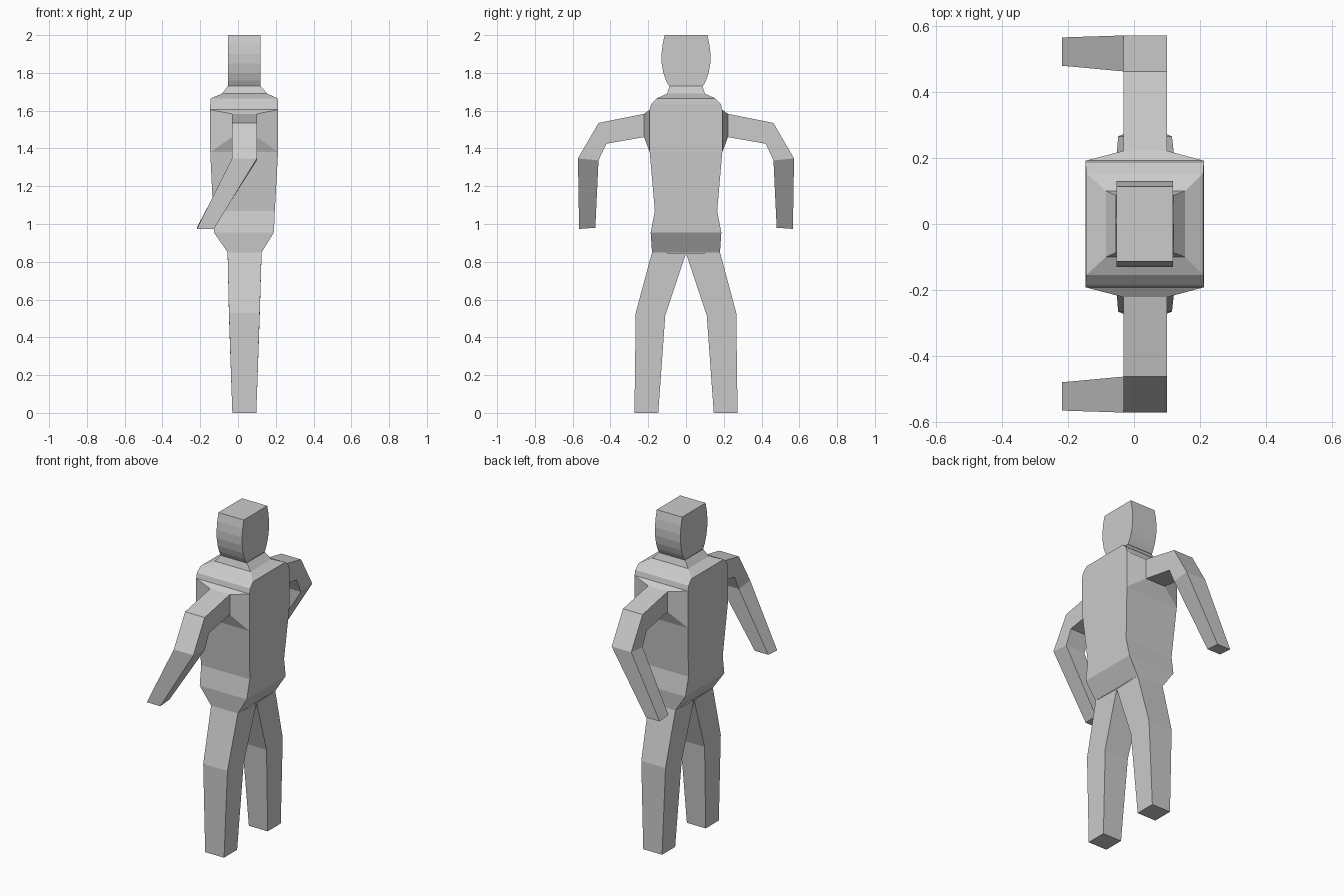
import bpy, bmesh

if "Cube" in bpy.data.objects:
    bpy.data.objects.remove(bpy.data.objects["Cube"])


def loft(name, rings, cap_start=False, cap_end=False, drop=None, mirror=False):
    """Skin a list of four-cornered rings into a flat-faced mesh."""
    bm = bmesh.new()
    loops = [[bm.verts.new(p) for p in ring] for ring in rings]
    for a, b in zip(loops, loops[1:]):
        for i in range(4):
            j = (i + 1) % 4
            bm.faces.new((a[i], a[j], b[j], b[i]))
    if cap_start:
        bm.faces.new(loops[0][::-1])
    if cap_end:
        bm.faces.new(loops[-1])
    bmesh.ops.recalc_face_normals(bm, faces=bm.faces)
    if drop:
        hidden = [f for f in bm.faces if drop(f.calc_center_median())]
        bmesh.ops.delete(bm, geom=hidden, context='FACES')
    mesh = bpy.data.meshes.new(name)
    bm.to_mesh(mesh)
    bm.free()
    ob = bpy.data.objects.new(name, mesh)
    bpy.context.collection.objects.link(ob)
    if mirror:
        mod = ob.modifiers.new("Mirror", 'MIRROR')
        mod.use_axis = (False, True, False)
        mod.use_mirror_merge = False
    return ob


def level(z, x0, x1, y0, y1):
    """Horizontal ring."""
    return [(x0, y0, z), (x1, y0, z), (x1, y1, z), (x0, y1, z)]


def limb_ring(x0, x1, upper, lower):
    """Ring across a limb, from its upper/outer to its lower/inner edge (y, z)."""
    return [(x0, *upper), (x1, *upper), (x1, *lower), (x0, *lower)]


# Torso and neck: height, front, back, half width
torso = [
    (0.85, -0.055, 0.125, 0.18), (0.955, -0.127, 0.19, 0.187),
    (1.07, -0.132, 0.195, 0.165), (1.38, -0.147, 0.212, 0.192),
    (1.605, -0.147, 0.212, 0.192), (1.635, -0.147, 0.212, 0.185),
    (1.665, -0.145, 0.21, 0.155), (1.69, -0.085, 0.155, 0.10),
    (1.73, -0.055, 0.12, 0.087),
]
loft("torso", [level(z, a, b, -w, w) for z, a, b, w in torso],
     drop=lambda c: abs(c.y) > 0.15 and 1.4 < c.z < 1.6)

# Head: barrel-sided block
head = [(1.73, 0.09), (1.76, 0.106), (1.80, 0.12), (1.85, 0.129),
        (1.90, 0.13), (1.95, 0.124), (2.0, 0.113)]
loft("head", [level(z, -0.053, 0.118, -w, w) for z, w in head], True, True)

# Arms: shoulder flare, upper arm, elbow, forearm
loft("arms", [
    limb_ring(-0.147, 0.212, (0.192, 1.605), (0.192, 1.38)),
    limb_ring(-0.032, 0.10, (0.222, 1.583), (0.222, 1.46)),
    limb_ring(-0.032, 0.10, (0.463, 1.535), (0.422, 1.425)),
    limb_ring(-0.032, 0.10, (0.572, 1.347), (0.463, 1.337)),
    limb_ring(-0.218, -0.127, (0.566, 0.974), (0.48, 0.98)),
], cap_end=True, mirror=True)

# Legs: hip, knee, foot
loft("legs", [
    limb_ring(-0.055, 0.125, (0.18, 0.85), (0.0, 0.845)),
    limb_ring(-0.048, 0.115, (0.266, 0.53), (0.11, 0.515)),
    limb_ring(-0.03, 0.097, (0.273, 0.0), (0.147, 0.0)),
], cap_end=True, mirror=True)
